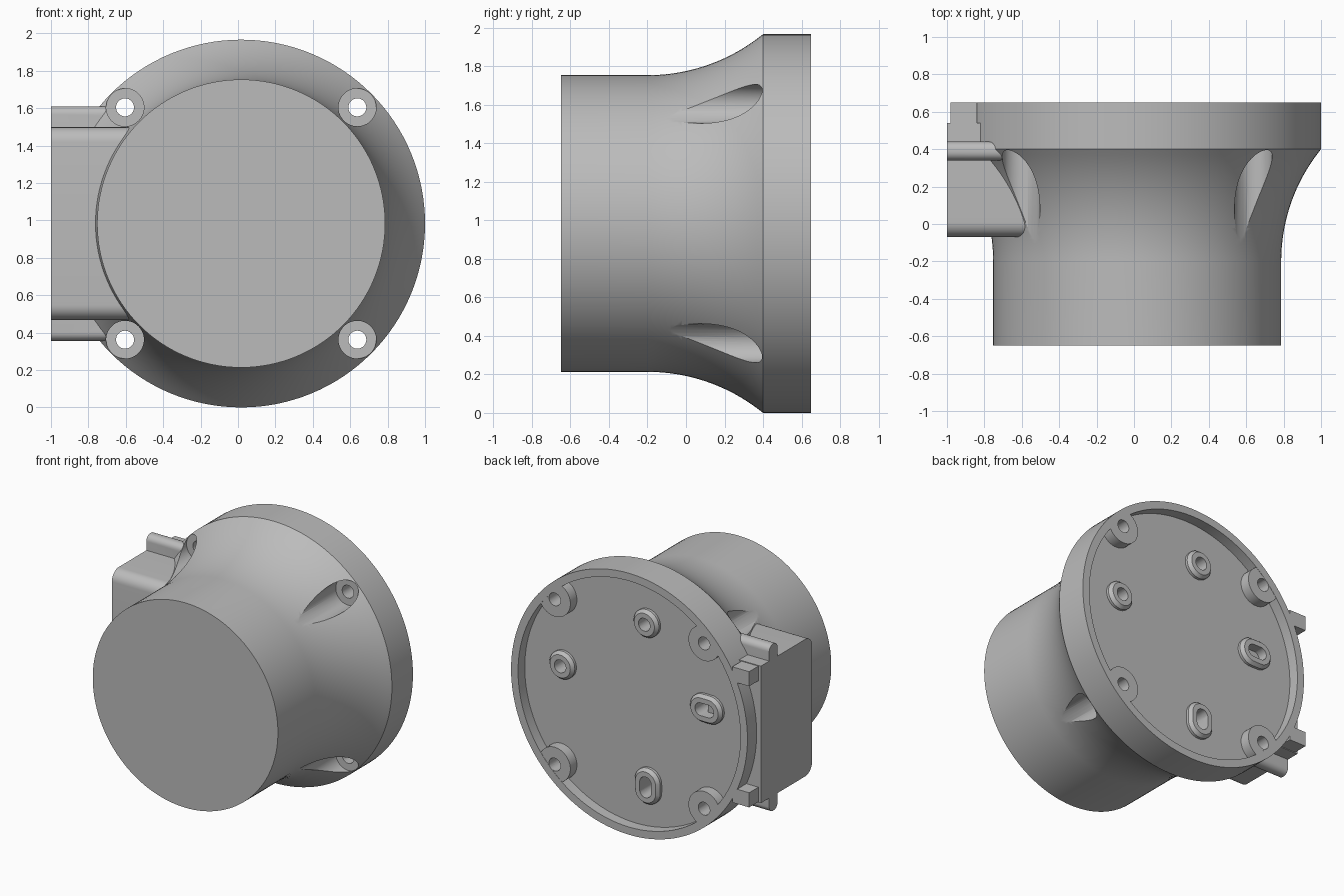
import bpy, bmesh, math
from mathutils import Vector

cube = bpy.data.objects.get("Cube")
if cube:
    bpy.data.objects.remove(cube, do_unlink=True)

CX, CZ = 0.017, 0.983          # main axis, running along y
R_BODY, R_FLANGE = 0.77, 0.983
BACK, FLOOR = 0.65, 0.57

grey = bpy.data.materials.new("plain_grey")
grey.use_nodes = True
grey.diffuse_color = (0.5, 0.5, 0.5, 1)
grey.node_tree.nodes["Principled BSDF"].inputs["Base Color"].default_value = (0.5, 0.5, 0.5, 1)


def finish(name, bm):
    bmesh.ops.recalc_face_normals(bm, faces=bm.faces)
    mesh = bpy.data.meshes.new(name)
    bm.to_mesh(mesh)
    bm.free()
    mesh.materials.append(grey)
    obj = bpy.data.objects.new(name, mesh)
    bpy.context.scene.collection.objects.link(obj)
    return obj


def lathe(name, profile, x=0, z=0, seg=48, stretch=(0, 0)):
    """Turn (radius, y) points about a y axis; stretch makes a slot shape."""
    bm = bmesh.new()
    direction = Vector((stretch[0], 0, stretch[1]))
    rings = []
    for r, y in profile:
        ring = []
        for i in range(seg if r > 0 else 1):
            a = math.tau * i / seg
            p = Vector((r * math.cos(a), y, r * math.sin(a)))
            side = p.dot(direction)
            if abs(side) > 1e-6:
                p += direction * math.copysign(1, side)
            ring.append(bm.verts.new(p + Vector((CX + x, 0, CZ + z))))
        rings.append(ring)
    for a, b in zip(rings, rings[1:]):
        for i in range(seg):
            j = (i + 1) % seg
            quad = [a[i % len(a)], a[j % len(a)], b[j % len(b)], b[i % len(b)]]
            bm.faces.new(list(dict.fromkeys(quad)))
    return finish(name, bm)


def block(name, lo, hi, radius=0, pick=None):
    """Box between two corners, rounding the picked edges that run along x."""
    bm = bmesh.new()
    bmesh.ops.create_cube(bm, size=1)
    lo, hi = Vector(lo), Vector(hi)
    for v in bm.verts:
        v.co = Vector([lo[k] + (v.co[k] + 0.5) * (hi[k] - lo[k]) for k in range(3)])
    if radius:
        edges = [e for e in bm.edges
                 if abs(e.verts[0].co.x - e.verts[1].co.x) > 0.01 and pick(e.verts[0].co)]
        bmesh.ops.bevel(bm, geom=edges, offset=radius, segments=8, profile=0.5, affect='EDGES')
    return finish(name, bm)


def boolean(obj, other, operation='DIFFERENCE'):
    mod = obj.modifiers.new("cut", 'BOOLEAN')
    mod.operation = operation
    mod.solver = 'EXACT'
    mod.object = other
    bpy.context.view_layer.objects.active = obj
    bpy.ops.object.modifier_apply(modifier=mod.name)


# Body: closed drum, concave flare, flange and recessed back
arc_r = 0.95
flare = [(R_BODY + arc_r - math.sqrt(arc_r ** 2 - t ** 2), -0.2 + t)
         for t in [0.6 * i / 20 for i in range(20)]]
body = lathe("drum_body", [(0, -0.65), (R_BODY, -0.65)] + flare
             + [(R_FLANGE, 0.4), (R_FLANGE, BACK), (0.925, BACK), (0.925, FLOOR), (0, FLOOR)], seg=128)

# Side box with rounded front edges
side_parts = [block("side_box", (-1, -0.07, CZ - 0.515), (-0.56, 0.54, CZ + 0.515),
                    0.08, lambda p: p.y < 0)]

# Ridges and rear tabs, above and below
for s, word in ((1, "upper"), (-1, "lower")):
    z0, z1 = sorted((CZ + s * 0.45, CZ + s * 0.627))
    side_parts.append(block(word + "_ridge", (-1, 0.34, z0), (-0.65, 0.44, z1), 0.045,
                            lambda p, s=s: (p.z - CZ) * s > 0.5))
    z0, z1 = sorted((CZ + s * 0.40, CZ + s * 0.51))
    side_parts.append(block(word + "_tab", (-0.98, 0.5, z0), (-0.84, BACK, z1)))

# Screw bosses, kept within the flange
bosses = []
corners = [(sx * 0.621, sz * 0.621) for sx in (1, -1) for sz in (1, -1)]
clip = lathe("boss_clip", [(0, 0.3), (0.95, 0.3), (0.95, 0.8), (0, 0.8)], seg=128)
for x, z in corners:
    boss = lathe("screw_boss", [(0, 0.5), (0.13, 0.5), (0.13, 0.648), (0, 0.648)], x, z)
    boolean(boss, clip, 'INTERSECT')
    bosses.append(boss)
bpy.data.objects.remove(clip, do_unlink=True)

# Screw pockets with through holes
for boss, (x, z) in zip(bosses, corners):
    cutter = lathe("pocket_cutter", [(0, -0.8), (0.101, -0.8), (0.101, 0.395),
                                     (0.048, 0.395), (0.048, 0.8), (0, 0.8)], x, z)
    cutter.hide_render = True
    targets = [body, boss]
    if x < 0:
        targets += [p for p in side_parts if "tab" not in p.name]
    for part in targets:
        boolean(part, cutter)
    bpy.data.objects.remove(cutter, do_unlink=True)

# Mounting pads on the recessed back: two round, two slotted
pads = []
for name, x, z, stretch in (("round_pad", -0.10, 0.61, (0, 0)), ("round_pad", 0.60, 0.11, (0, 0)),
                            ("slotted_pad", -0.60, 0.10, (0.03, 0)), ("slotted_pad", -0.11, -0.61, (0, 0.03))):
    pad = lathe(name, [(0, 0.54), (0.105, 0.54), (0.105, 0.59), (0.085, 0.615), (0, 0.615)],
                x, z, stretch=stretch)
    cutter = lathe("pad_cutter", [(0, 0.4), (0.048, 0.4), (0.048, 0.8), (0, 0.8)], x, z, 32, stretch)
    cutter.hide_render = True
    boolean(pad, cutter)
    boolean(body, cutter)
    bpy.data.objects.remove(cutter, do_unlink=True)
    pads.append(pad)

# Smooth curved faces, crisp edges
bpy.ops.object.select_all(action='DESELECT')
for part in [body] + side_parts + bosses + pads:
    part.select_set(True)
bpy.context.view_layer.objects.active = body
bpy.ops.object.shade_smooth_by_angle(angle=math.radians(25))
